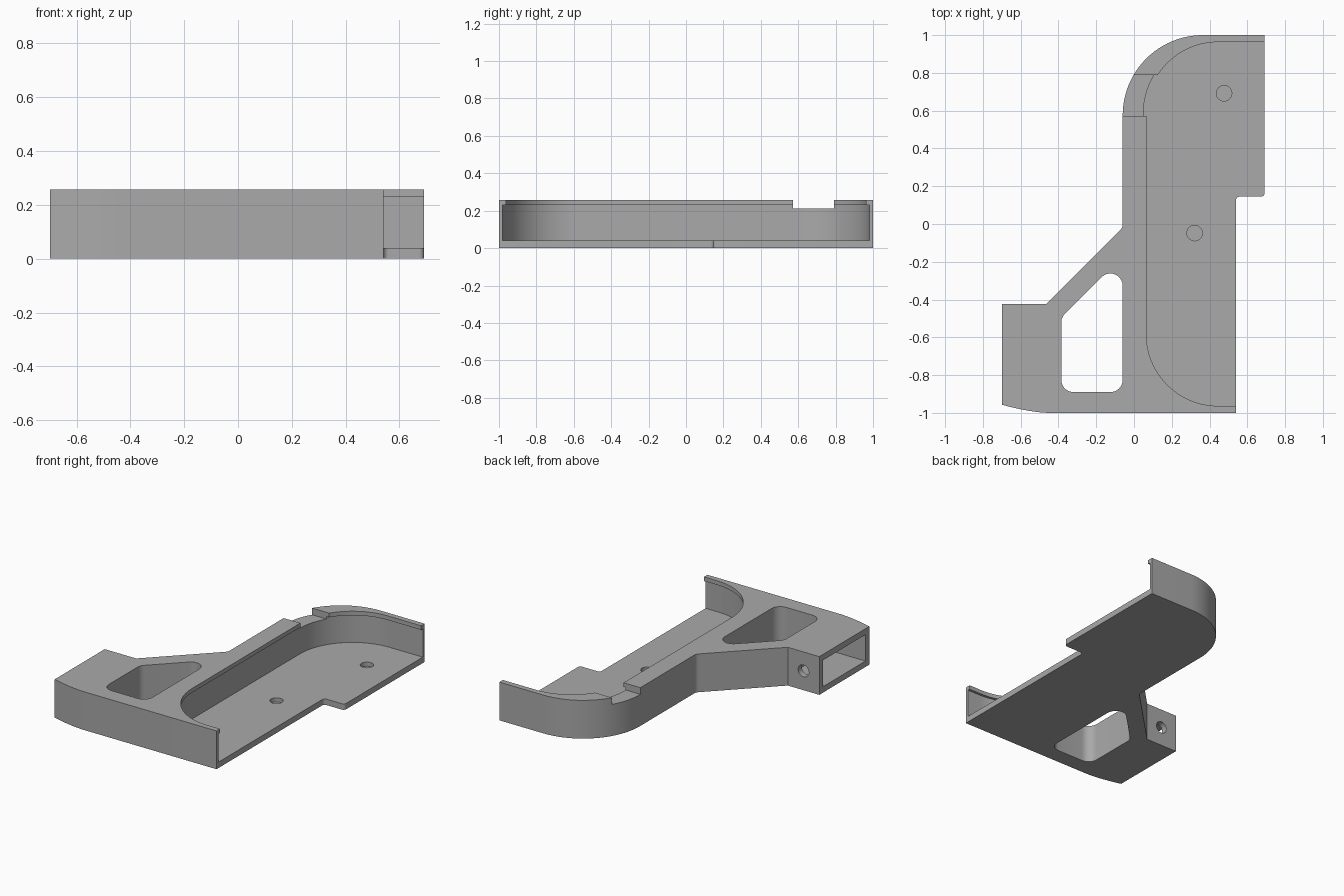
import bpy
import bmesh
import math
from mathutils import Vector

cube = bpy.data.objects.get("Cube")
if cube:
    bpy.data.objects.remove(cube, do_unlink=True)

grey = bpy.data.materials.new("plain grey")
grey.use_nodes = True
colour = (0.4, 0.4, 0.4, 1)
grey.diffuse_color = colour
grey.node_tree.nodes["Principled BSDF"].inputs["Base Color"].default_value = colour


def rounded(corners):
    """Turn (x, y, radius) corners into a filleted outline."""
    result = []
    for i, (x, y, r) in enumerate(corners):
        p = Vector((x, y))
        if r == 0:
            result.append(p)
            continue
        a = (Vector(corners[i - 1][:2]) - p).normalized()
        b = (Vector(corners[(i + 1) % len(corners)][:2]) - p).normalized()
        half = a.angle(b) / 2
        centre = p + (a + b).normalized() * r / math.sin(half)
        start = p + a * r / math.tan(half) - centre
        end = p + b * r / math.tan(half) - centre
        steps = 24 if r > 0.2 else 10
        sweep = math.pi - 2 * half
        for s in range(steps + 1):
            t = s / steps
            v = start * math.sin((1 - t) * sweep) + end * math.sin(t * sweep)
            result.append(centre + v / math.sin(sweep) if sweep < 3 else p)
    return result


def prism(name, outline, z0, z1):
    """Extrude a plan outline between two heights."""
    bm = bmesh.new()
    face = bm.faces.new([bm.verts.new((p[0], p[1], z0)) for p in outline])
    top = bmesh.ops.extrude_face_region(bm, geom=[face])["geom"]
    verts = [g for g in top if isinstance(g, bmesh.types.BMVert)]
    bmesh.ops.translate(bm, verts=verts, vec=(0, 0, z1 - z0))
    bmesh.ops.recalc_face_normals(bm, faces=bm.faces)
    mesh = bpy.data.meshes.new(name)
    bm.to_mesh(mesh)
    bm.free()
    mesh.materials.append(grey)
    obj = bpy.data.objects.new(name, mesh)
    bpy.context.collection.objects.link(obj)
    return obj


def box(name, x0, x1, y0, y1, z0, z1):
    return prism(name, [(x0, y0), (x1, y0), (x1, y1), (x0, y1)], z0, z1)


def circle(x, y, r):
    turns = [math.tau * i / 32 for i in range(32)]
    return [(x + r * math.cos(a), y + r * math.sin(a)) for a in turns]


def tray(wall_x, end_y, radius):
    """Outline of the tray opening, running out past the open side."""
    return rounded([(0.9, end_y, 0), (wall_x, end_y, radius),
                    (wall_x, -end_y, radius), (0.9, -end_y, 0)])


# Body outline with a gently curved front corner
outline = rounded([
    (0.54, -1, 0), (0.54, 0.145, 0.02), (0.692, 0.145, 0.02), (0.692, 1, 0),
    (-0.06, 1, 0.425), (-0.06, -0.02, 0.04), (-0.463, -0.423, 0), (-0.698, -0.423, 0)])
for i in range(11):
    t = 1 - i / 10
    outline.append((-0.45 - 0.248 * t, -1 + 0.043 * t ** 1.6))
body = prism("bracket_body", outline, 0, 0.258)

# Tray with an overhanging lip
cutters = [
    prism("tray_cutter", tray(0.05, 0.98, 0.395), 0.04, 0.23),
    prism("lip_cutter", tray(0.065, 0.963, 0.38), 0.2, 0.4),
    box("lip_notch_cutter", -0.2, 0.3, 0.572, 0.79, 0.213, 0.4),
]

# Blind screw holes in the tray floor
for x, y in ((0.477, 0.692), (0.321, -0.048)):
    cutters.append(prism("screw_hole_cutter", circle(x, y, 0.041), 0.012, 0.1))

# Window through the arm
window = rounded([(-0.385, -0.89, 0.065), (-0.06, -0.89, 0.065),
                  (-0.06, -0.17, 0.065), (-0.385, -0.495, 0.065)])
cutters.append(prism("window_cutter", window, -0.1, 0.4))

# Side pocket and the round hole leading into it
cutters.append(box("pocket_cutter", -0.9, -0.43, -0.915, -0.463, 0.04, 0.218))
hole = prism("cable_hole_cutter", circle(-0.58, -0.13, 0.04), 0.3, 0.6)
hole.rotation_euler.x = math.pi / 2
hole.location = (0, 0, 0)
# The turned cylinder is placed so that it crosses the rear wall of the arm
hole.location.z = 0.26
cutters.append(hole)

for cutter in cutters:
    cutter.hide_render = True
    mod = body.modifiers.new(cutter.name, "BOOLEAN")
    mod.operation = "DIFFERENCE"
    mod.solver = "EXACT"
    mod.object = cutter

# Apply the cuts and discard the cutters
bpy.context.view_layer.objects.active = body
body.select_set(True)
for mod in list(body.modifiers):
    bpy.ops.object.modifier_apply(modifier=mod.name)
for cutter in cutters:
    bpy.data.objects.remove(cutter, do_unlink=True)
bpy.ops.object.shade_smooth_by_angle(angle=math.radians(25))
